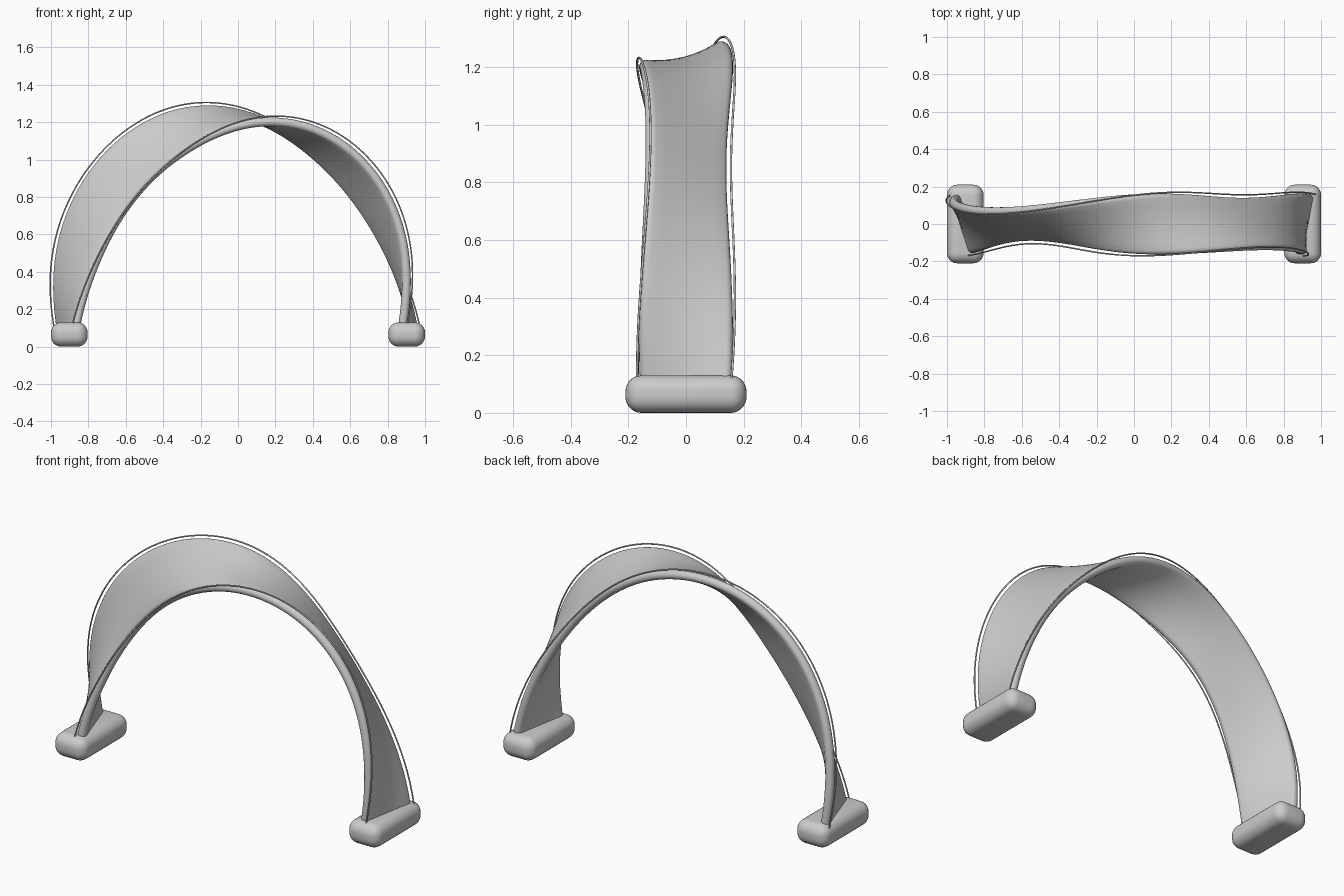
import bpy, bmesh
from math import sin, cos, pi
from mathutils import Vector

if "Cube" in bpy.data.objects:
    bpy.data.objects.remove(bpy.data.objects["Cube"])

STEPS = 140


def centre(t):
    # arch centreline in the xz plane
    s = max(sin(pi * t), 0.0)
    return Vector((-0.908 * cos(pi * t), 0, 0.07 + 1.143 * s ** 0.94))


def frame(t):
    # centre point, width direction and thickness direction of the twisting band
    tan = (centre(min(t + 0.002, 1)) - centre(max(t - 0.002, 0))).normalized()
    out = Vector((-tan.z, 0, tan.x))
    side = Vector((0, 1, 0))
    a = 0.25 + 0.83 * sin(2 * pi * t)
    return centre(t), side * cos(a) + out * sin(a), out * cos(a) - side * sin(a)


def sweep(name, profile):
    # sweep a closed (width, thickness) profile along the arch
    bm = bmesh.new()
    rings = []
    for i in range(STEPS + 1):
        c, w, n = frame(i / STEPS)
        rings.append([bm.verts.new(c + w * u + n * v) for u, v in profile])
    k = len(profile)
    for a, b in zip(rings, rings[1:]):
        for j in range(k):
            bm.faces.new((a[j], a[(j + 1) % k], b[(j + 1) % k], b[j]))
    bm.faces.new(rings[0])
    bm.faces.new(rings[-1])
    bmesh.ops.recalc_face_normals(bm, faces=bm.faces)
    finish(name, bm)


def finish(name, bm):
    me = bpy.data.meshes.new(name)
    bm.to_mesh(me)
    bm.free()
    me.shade_smooth()
    ob = bpy.data.objects.new(name, me)
    bpy.context.collection.objects.link(ob)
    return ob


# twisted band with rounded edges
HALF, R = 0.139, 0.024
band = [(HALF + R * cos(a), R * sin(a)) for a in [-pi / 2 + pi * i / 8 for i in range(9)]]
band += [(HALF * (1 - i / 4), R) for i in range(1, 8)]
band += [(-HALF + R * cos(a), R * sin(a)) for a in [pi / 2 + pi * i / 8 for i in range(9)]]
band += [(HALF * (i / 4 - 1), -R) for i in range(1, 8)]
sweep("twisted_band", band)

# fine wires running just above each edge, on the outer face of the band
for name, u in (("front_edge_wire", -0.167), ("back_edge_wire", 0.167)):
    ring = [2 * pi * i / 8 for i in range(8)]
    sweep(name, [(u + 0.004 * cos(a), 0.03 + 0.004 * sin(a)) for a in ring])

# rounded feet
for name, x in (("left_foot", -0.902), ("right_foot", 0.902)):
    bm = bmesh.new()
    bmesh.ops.create_cube(bm, size=1)
    bmesh.ops.scale(bm, vec=(0.196, 0.42, 0.13), verts=bm.verts)
    bmesh.ops.translate(bm, vec=(x, 0, 0.065), verts=bm.verts)
    foot = finish(name, bm)
    bev = foot.modifiers.new("rounding", "BEVEL")
    bev.width = 0.055
    bev.segments = 7
